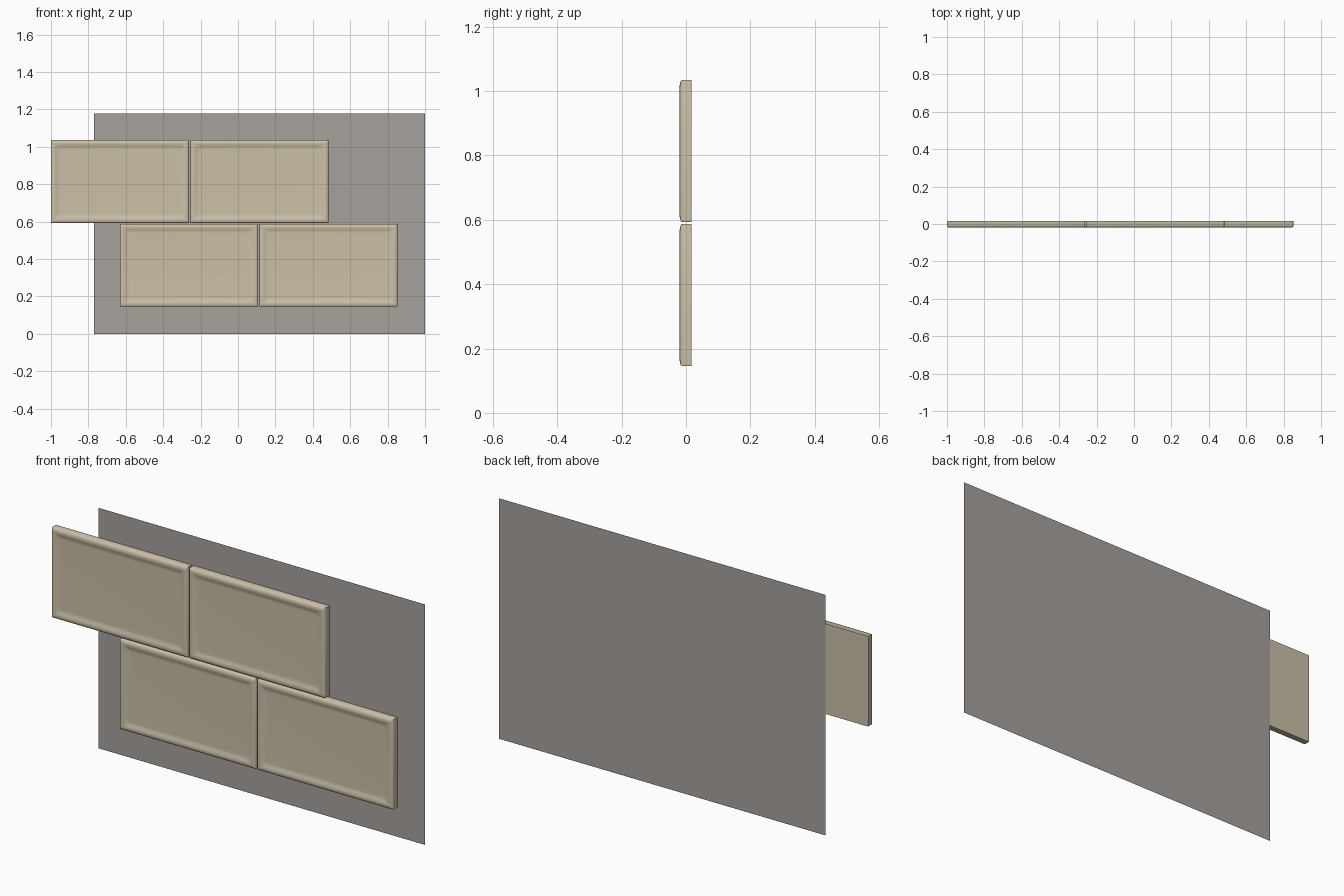
import bpy, bmesh, math

if "Cube" in bpy.data.objects:
    bpy.data.objects.remove(bpy.data.objects["Cube"])

def material(name, rgb):
    m = bpy.data.materials.new(name)
    m.diffuse_color = (*rgb, 1)
    m.use_nodes = True
    m.node_tree.nodes["Principled BSDF"].inputs["Base Color"].default_value = m.diffuse_color
    return m

beige = material("beige_ceramic", (0.60, 0.53, 0.39))
grey = material("grey_wall", (0.38, 0.355, 0.33))

def finish(bm, name, mat):
    mesh = bpy.data.meshes.new(name)
    bm.to_mesh(mesh)
    bm.free()
    mesh.materials.append(mat)
    ob = bpy.data.objects.new(name, mesh)
    bpy.context.collection.objects.link(ob)
    return ob

# Flat backing wall
bm = bmesh.new()
bm.faces.new([bm.verts.new((x, 0.0195, z))
              for x, z in ((-0.77, 0), (1, 0), (1, 1.178), (-0.77, 1.178))])
finish(bm, "backing_wall", grey)

W, H = 0.738, 0.442
# Rim cross-section: inset from the edge, depth y, corner radius
PROFILE = [(0, 0.0165, .003), (0, -0.0125, .003), (0.002, -0.0150, .003),
           (0.006, -0.0175, .004), (0.012, -0.0192, .005), (0.018, -0.0195, .007),
           (0.024, -0.0185, .010), (0.030, -0.0165, .014), (0.036, -0.0145, .017),
           (0.042, -0.0133, .020), (0.048, -0.0130, .022)]

def ring(bm, cx, cz, inset, y, r, n=5):
    """Rounded rectangle of vertices in the xz plane."""
    a, b = W / 2 - inset - r, H / 2 - inset - r
    out = []
    for k, (sx, sz) in enumerate(((1, 1), (-1, 1), (-1, -1), (1, -1))):
        for i in range(n + 1):
            t = (k + i / n) * math.pi / 2
            out.append(bm.verts.new((cx + sx * a + r * math.cos(t), y,
                                     cz + sz * b + r * math.sin(t))))
    return out

# Tile with a raised rounded rim and a recessed flat centre
def tile(name, cx, cz):
    bm = bmesh.new()
    rings = [ring(bm, cx, cz, *p) for p in PROFILE]
    for p, q in zip(rings, rings[1:]):
        for i in range(len(p)):
            j = (i + 1) % len(p)
            bm.faces.new((p[i], p[j], q[j], q[i]))
    bm.faces.new(rings[0])
    bm.faces.new(rings[-1])
    bmesh.ops.recalc_face_normals(bm, faces=bm.faces)
    ob = finish(bm, name, beige)
    bpy.context.view_layer.objects.active = ob
    ob.select_set(True)
    bpy.ops.object.shade_smooth_by_angle(angle=math.radians(40))
    ob.select_set(False)

# Two rows in running bond, shifted by half a tile
for row, (x0, z0) in enumerate(((-0.631, 0.145), (-1.0, 0.593))):
    for col in range(2):
        tile(f"tile_{row}_{col}", x0 + W / 2 + col * 0.745, z0 + H / 2)
